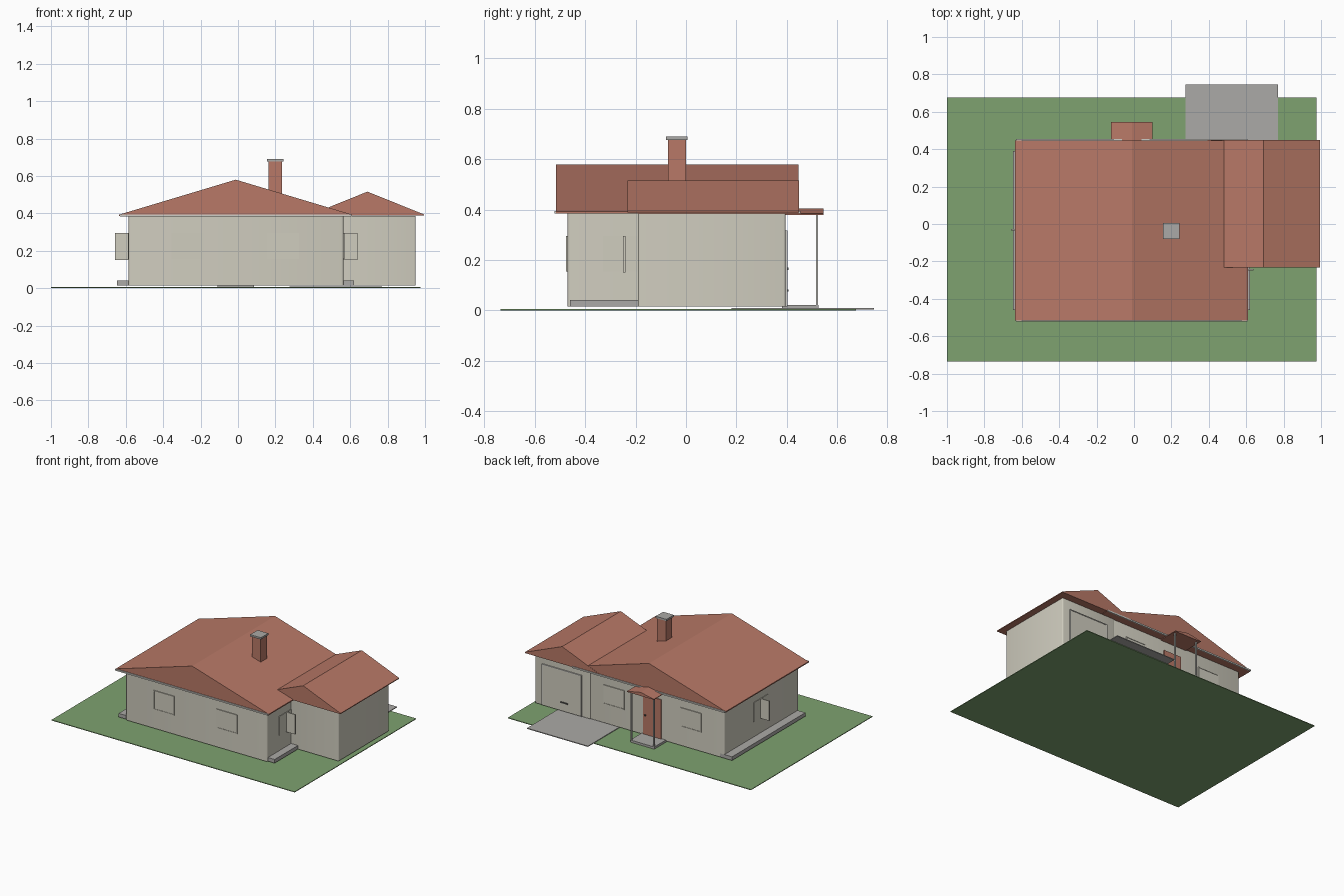
import bpy
import bmesh
import math

if "Cube" in bpy.data.objects:
    bpy.data.objects.remove(bpy.data.objects["Cube"], do_unlink=True)


def material(name, rgb):
    m = bpy.data.materials.new(name)
    m.use_nodes = True
    m.diffuse_color = (*rgb, 1)
    bsdf = m.node_tree.nodes["Principled BSDF"]
    bsdf.inputs["Base Color"].default_value = (*rgb, 1)
    bsdf.inputs["Roughness"].default_value = 0.8
    return m


GRASS = material("grass green", (0.21, 0.36, 0.16))
TILE = material("terracotta", (0.48, 0.19, 0.135))
WALL = material("cream plaster", (0.63, 0.61, 0.52))
STONE = material("grey concrete", (0.41, 0.40, 0.385))
TRIM = material("pale trim", (0.62, 0.61, 0.57))
METAL = material("dark metal", (0.09, 0.09, 0.085))


def finish(name, bm, mat):
    bmesh.ops.recalc_face_normals(bm, faces=bm.faces)
    mesh = bpy.data.meshes.new(name)
    bm.to_mesh(mesh)
    bm.free()
    mesh.materials.append(mat)
    ob = bpy.data.objects.new(name, mesh)
    bpy.context.collection.objects.link(ob)
    return ob


def box(name, x, y, z, mat, corner=0):
    """Box from (low, high) ranges; corner rounds the upright edges."""
    bm = bmesh.new()
    bmesh.ops.create_cube(bm, size=1)
    for v in bm.verts:
        v.co = [r[0] if c < 0 else r[1] for c, r in zip(v.co, (x, y, z))]
    if corner:
        upright = [e for e in bm.edges
                   if abs(e.verts[0].co.z - e.verts[1].co.z) > 0.01]
        bmesh.ops.bevel(bm, geom=upright, offset=corner, segments=3,
                        affect='EDGES', profile=0.5)
    return finish(name, bm, mat)


def gable(name, x, y, eave, lip, ridge_x, ridge_z, mat):
    """Solid gabled roof with its ridge along y and a thin eave edge."""
    bm = bmesh.new()
    profile = [(x[0], eave), (x[1], eave), (x[1], eave + lip),
               (ridge_x, ridge_z), (x[0], eave + lip)]
    face = bm.faces.new([bm.verts.new((px, y[0], pz)) for px, pz in profile])
    ext = bmesh.ops.extrude_face_region(bm, geom=[face])["geom"]
    moved = [g for g in ext if isinstance(g, bmesh.types.BMVert)]
    bmesh.ops.translate(bm, verts=moved, vec=(0, y[1] - y[0], 0))
    return finish(name, bm, mat)


def window(name, x, wall_y, out):
    """Flat window panel framed by a thin raised border and a sill."""
    z = (0.155, 0.295)
    span = lambda depth: tuple(sorted((wall_y, wall_y + out * depth)))
    t = 0.006
    box(name + "_pane", x, span(0.003), z, WALL)
    for side, edge in (("left", x[1] - t), ("right", x[0])):
        box(f"{name}_{side}_frame", (edge, edge + t), span(0.006), z, WALL)
    for side, edge in (("top", z[1] - t), ("bottom", z[0])):
        box(f"{name}_{side}_frame", x, span(0.006), (edge, edge + t), WALL)


# Ground
box("lawn", (-1, 0.975), (-0.735, 0.675), (0, 0.005), GRASS)
box("driveway", (0.275, 0.77), (0.18, 0.745), (0.004, 0.01), STONE)

# Walls
FRONT, BACK = -0.47, 0.39
house = box("house_walls", (-0.585, 0.565), (FRONT, BACK), (0.015, 0.39), WALL, 0.012)
garage = box("garage_walls", (0.5, 0.95), (-0.19, 0.395), (0.015, 0.385), WALL, 0.008)
for ob in (house, garage):
    bpy.ops.object.select_all(action='DESELECT')
    bpy.context.view_layer.objects.active = ob
    ob.select_set(True)
    bpy.ops.object.shade_smooth_by_angle(angle=math.radians(40))
box("left_plinth", (0.5, 0.62), (-0.46, -0.185), (0.015, 0.042), STONE)
box("right_plinth", (-0.647, -0.55), (-0.46, BACK), (0.015, 0.042), STONE)

# Roofs and gutters
gable("main_roof", (-0.635, 0.61), (-0.515, 0.447), 0.385, 0.008, -0.012, 0.58, TILE)
gable("garage_roof", (0.39, 0.995), (-0.232, 0.449), 0.388, 0.006, 0.692, 0.516, TILE)
for name, y in (("front_gutter", -0.522), ("back_gutter", 0.447)):
    box(name, (-0.632, 0.607), (y, y + 0.008), (0.384, 0.395), TRIM)

# Chimney
box("chimney", (0.163, 0.235), (-0.072, 0), (0.45, 0.677), TILE)
box("chimney_cap", (0.155, 0.242), (-0.08, 0.006), (0.677, 0.69), STONE)

# Front and back windows
window("front_right_window", (-0.355, -0.185), FRONT, -1)
window("front_left_window", (0.155, 0.325), FRONT, -1)
window("back_right_window", (-0.40, -0.23), BACK, 1)
window("back_left_window", (0.225, 0.395), BACK, 1)

# Side windows, each with a casement standing open
for name, wall_x, out, y in (("right_side", -0.585, -1, -0.03),
                             ("left_side", 0.565, 1, -0.245)):
    pane = tuple(sorted((wall_x, wall_x + out * 0.004)))
    leaf = tuple(sorted((wall_x, wall_x + out * 0.073)))
    box(name + "_pane", pane, (y - 0.085, y + 0.085), (0.155, 0.295), WALL)
    box(name + "_casement", leaf, (y - 0.004, y + 0.004), (0.15, 0.295), WALL)

# Back porch
box("porch_slab", (-0.11, 0.085), (0.38, 0.525), (0.006, 0.022), STONE)
for side, x in (("right", -0.108), ("left", 0.075)):
    box(f"{side}_porch_post", (x, x + 0.009), (0.515, 0.524), (0.02, 0.385), TRIM)
gable("porch_roof", (-0.122, 0.098), (0.385, 0.545), 0.379, 0.005, -0.012, 0.405, TILE)

# Doors on the back
box("front_door", (-0.075, 0.07), (0.385, 0.397), (0.02, 0.31), TILE)
box("door_knob", (0.045, 0.055), (0.397, 0.407), (0.16, 0.17), METAL)
box("garage_door", (0.575, 0.885), (0.39, 0.4), (0.016, 0.312), WALL)
box("garage_door_top_frame", (0.57, 0.89), (0.39, 0.403), (0.312, 0.318), TRIM)
for side, x in (("left", 0.885), ("right", 0.569)):
    box(f"garage_door_{side}_frame", (x, x + 0.006), (0.39, 0.403), (0.016, 0.318), TRIM)
box("garage_door_handle", (0.68, 0.74), (0.4, 0.407), (0.075, 0.083), METAL)
